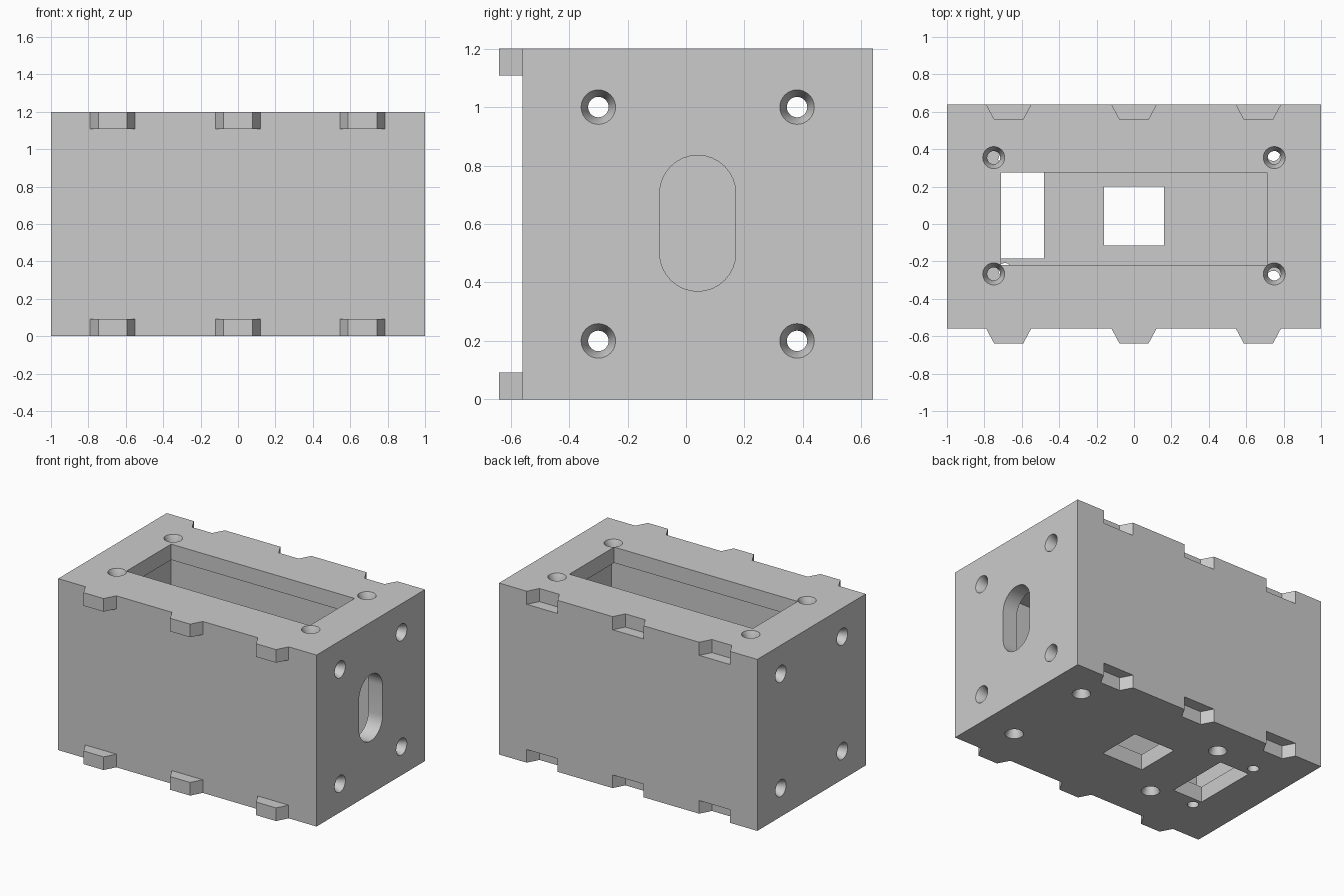
import bpy, bmesh, math
from mathutils import Vector

if "Cube" in bpy.data.objects:
    bpy.data.objects.remove(bpy.data.objects["Cube"], do_unlink=True)

grey = bpy.data.materials.new("plain grey")
grey.use_nodes = True
colour = (0.6, 0.6, 0.6, 1)
grey.diffuse_color = colour
grey.node_tree.nodes["Principled BSDF"].inputs["Base Color"].default_value = colour

WALL = 0.11
TOP = 1.2
FRONT, BACK = -0.56, 0.64


def finish(bm, name):
    bmesh.ops.recalc_face_normals(bm, faces=bm.faces)
    mesh = bpy.data.meshes.new(name)
    bm.to_mesh(mesh)
    bm.free()
    mesh.materials.append(grey)
    ob = bpy.data.objects.new(name, mesh)
    bpy.context.collection.objects.link(ob)
    return ob


def prism(name, points, depth):
    """Extrude a flat outline along a vector."""
    bm = bmesh.new()
    face = bm.faces.new([bm.verts.new(p) for p in points])
    new = bmesh.ops.extrude_face_region(bm, geom=[face], use_keep_orig=True)["geom"]
    verts = [v for v in new if isinstance(v, bmesh.types.BMVert)]
    bmesh.ops.translate(bm, verts=verts, vec=Vector(depth))
    return finish(bm, name)


def box(name, x0, x1, y0, y1, z0, z1):
    outline = [(x0, y0, z0), (x1, y0, z0), (x1, y1, z0), (x0, y1, z0)]
    return prism(name, outline, (0, 0, z1 - z0))


def drill(name, start, direction, profile, sides=32):
    """Round cutter turned from (depth, radius) pairs."""
    turn = Vector(direction).to_track_quat('Z', 'Y')
    bm = bmesh.new()
    rings = []
    for depth, r in profile:
        ring = []
        for i in range(sides):
            a = math.tau * i / sides
            p = Vector((r * math.cos(a), r * math.sin(a), depth))
            ring.append(bm.verts.new(Vector(start) + turn @ p))
        rings.append(ring)
    for a, b in zip(rings, rings[1:]):
        for i in range(sides):
            j = (i + 1) % sides
            bm.faces.new((a[i], a[j], b[j], b[i]))
    bm.faces.new(rings[0])
    bm.faces.new(rings[-1])
    return finish(bm, name)


def tab_outline(cx, y, z, back=0.0):
    """Tapered tab, wide at the base; back stretches the base for cutting."""
    pts = [(cx - 0.12, y), (cx - 0.077, y - 0.08),
           (cx + 0.077, y - 0.08), (cx + 0.12, y)]
    if back:
        pts += [(cx + 0.12, y + back), (cx - 0.12, y + back)]
    return [(px, py, z) for px, py in pts]


# Hollow case
case = box("case", -1, 1, FRONT, BACK, 0, TOP)
cutters = [
    box("cavity_cutter", -1 + WALL, 1 - WALL, FRONT + WALL, BACK - WALL, WALL, TOP - WALL),
    box("top_opening_cutter", -0.71, 0.71, -0.22, 0.275, 0.9, 1.3),
    box("floor_window_cutter", -0.16, 0.16, -0.115, 0.2, -0.1, 0.3),
    box("end_window_cutter", -0.71, -0.48, -0.185, 0.275, -0.1, 0.3),
]

# Rounded slot in the left end wall
slot = []
for i in range(34):
    half = i // 17
    a = math.pi * (i - half) / 16
    slot.append((0.8, 0.04 + 0.13 * math.cos(a),
                 (0.5 if half else 0.705) + 0.13 * math.sin(a)))
cutters.append(prism("slot_cutter", slot, (0.4, 0, 0)))

# Countersunk screw holes in the ends, top and floor
screw = [(-0.02, 0.059), (0, 0.059), (0.055, 0.035), (0.2, 0.035)]
for side in (-1, 1):
    for y in (-0.3, 0.38):
        for z in (0.2, 1.0):
            cutters.append(drill("end_hole_cutter", (side, y, z), (-side, 0, 0), screw))
    for y in (-0.267, 0.355):
        cutters.append(drill("top_hole_cutter", (side * 0.75, y, TOP), (0, 0, -1), screw))
for x in (-0.375, 0.745):
    for y in (-0.285, 0.372):
        cutters.append(drill("floor_hole_cutter", (x, y, 0), (0, 0, 1), screw))
for y in (-0.245, 0.345):
    cutters.append(drill("pilot_hole_cutter", (-0.69, y, 0), (0, 0, 1),
                         [(-0.1, 0.036), (0.2, 0.036)]))

# Joining tabs on the front and matching sockets on the back
for cx in (-0.67, 0, 0.665):
    for label, z, cut_z in (("lower", 0, -0.05), ("upper", TOP - 0.092, TOP - 0.092)):
        tab = prism(label + "_tab", tab_outline(cx, FRONT, z), (0, 0, 0.092))
        cutters.append(prism(label + "_socket_cutter",
                             tab_outline(cx, BACK, cut_z, 0.05), (0, 0, 0.142)))

# Cut everything, then clear away the cutters
bpy.context.view_layer.objects.active = case
for cutter in cutters:
    cutter.hide_render = True
    mod = case.modifiers.new("cut", 'BOOLEAN')
    mod.operation = 'DIFFERENCE'
    mod.solver = 'EXACT'
    mod.object = cutter
    bpy.ops.object.modifier_apply(modifier=mod.name)
for cutter in cutters:
    bpy.data.objects.remove(cutter, do_unlink=True)

bpy.ops.object.select_all(action='DESELECT')
case.select_set(True)
bpy.ops.object.shade_smooth_by_angle(angle=math.radians(25))
